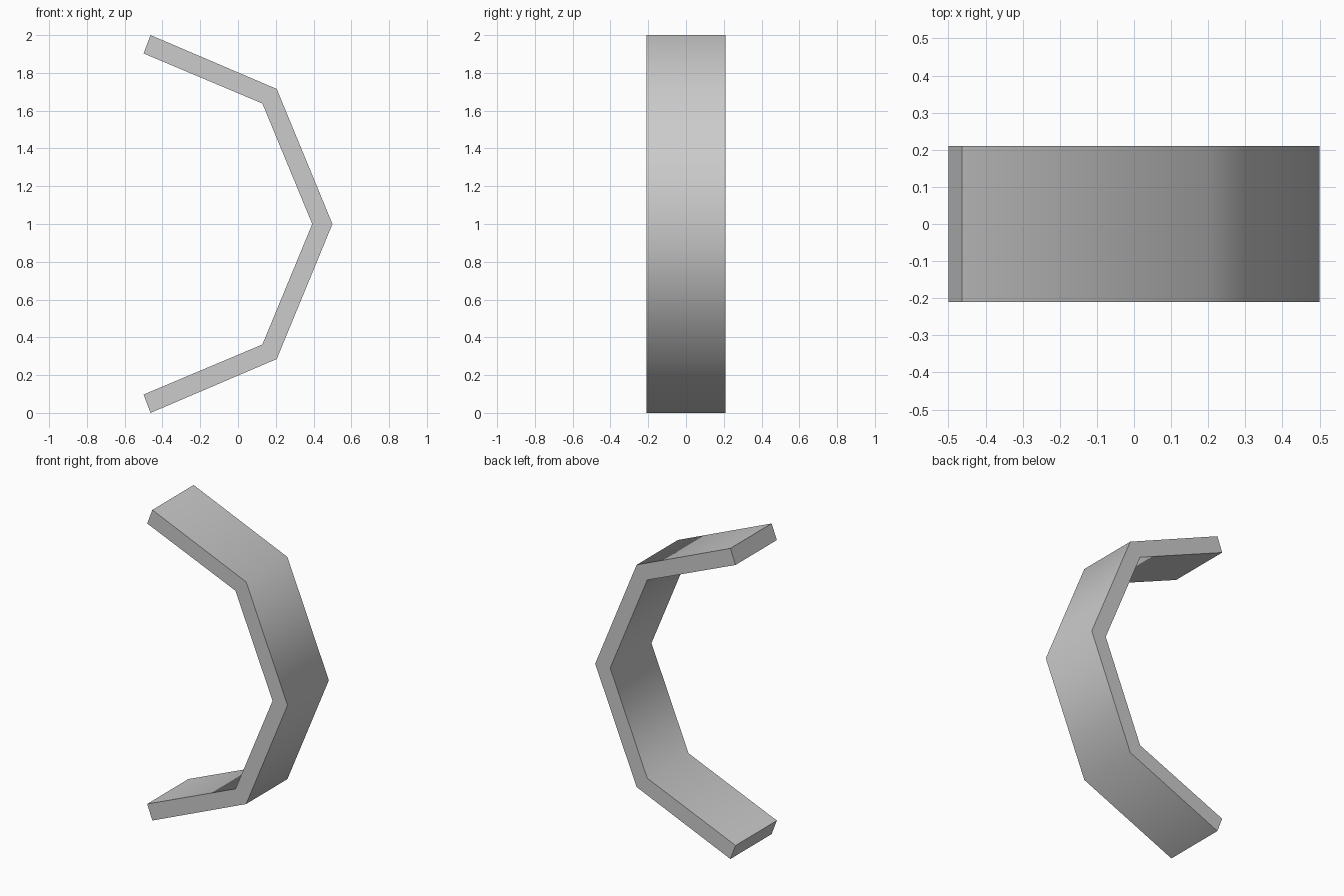
import bpy
import bmesh
from math import radians

cube = bpy.data.objects.get("Cube")
if cube:
    bpy.data.objects.remove(cube, do_unlink=True)

HALF_WIDTH = 0.21
MID_Z = 1.0

# Plain grey material
grey = bpy.data.materials.new("plain_grey")
grey.use_nodes = True
color = (0.6, 0.6, 0.6, 1.0)
grey.diffuse_color = color
grey.node_tree.nodes["Principled BSDF"].inputs["Base Color"].default_value = color

# Upper half of the outer and inner outlines, from the tip to the middle bend
outer_half = [(-0.463, 2.0), (0.205, 1.715), (0.5, MID_Z)]
inner_half = [(-0.5, 1.903), (0.129, 1.638), (0.393, MID_Z)]


def mirrored(half):
    """Complete an outline by reflecting it about the middle height."""
    return half + [(x, 2 * MID_Z - z) for x, z in reversed(half[:-1])]


outer, inner = mirrored(outer_half), mirrored(inner_half)

# Bent strip: one box segment between each pair of bends, capped at the tips
bm = bmesh.new()
rings = []
for (ox, oz), (ix, iz) in zip(outer, inner):
    rings.append([bm.verts.new(co) for co in (
        (ox, -HALF_WIDTH, oz), (ox, HALF_WIDTH, oz),
        (ix, HALF_WIDTH, iz), (ix, -HALF_WIDTH, iz))])
for a, b in zip(rings, rings[1:]):
    for i in range(4):
        j = (i + 1) % 4
        bm.faces.new((a[i], a[j], b[j], b[i]))
bm.faces.new(rings[0])
bm.faces.new(rings[-1])
bmesh.ops.recalc_face_normals(bm, faces=bm.faces)

mesh = bpy.data.meshes.new("bent_bracket")
bm.to_mesh(mesh)
bm.free()
mesh.materials.append(grey)
bracket = bpy.data.objects.new("bent_bracket", mesh)
bpy.context.collection.objects.link(bracket)

# Smooth across the bends, sharp at the square edges
bpy.ops.object.select_all(action="DESELECT")
bracket.select_set(True)
bpy.context.view_layer.objects.active = bracket
bpy.ops.object.shade_smooth_by_angle(angle=radians(60))
